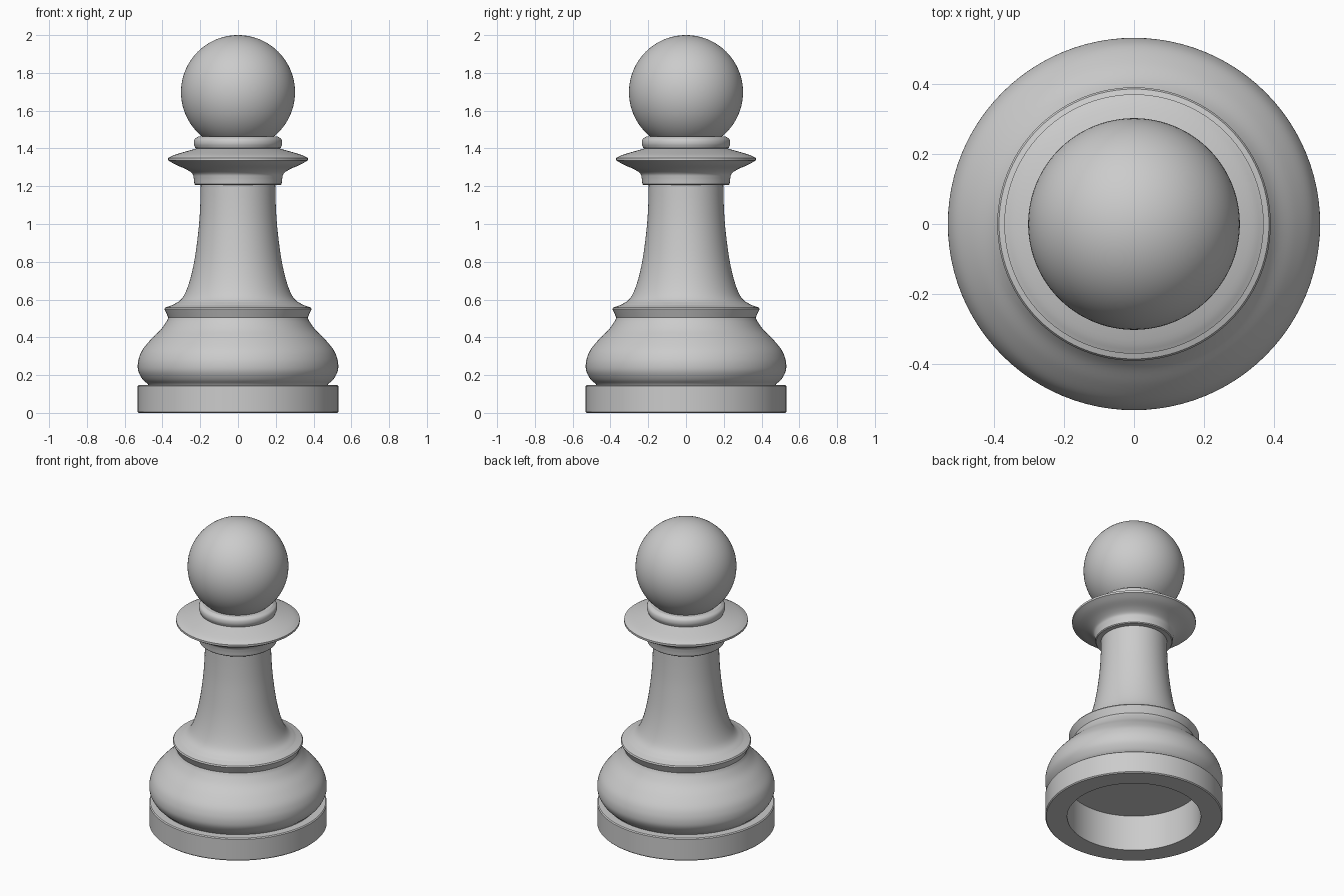
import bpy
import bmesh
import math
from mathutils import Vector

if "Cube" in bpy.data.objects:
    bpy.data.objects.remove(bpy.data.objects["Cube"], do_unlink=True)

SEGMENTS = 96

grey = bpy.data.materials.new("light_grey")
grey.use_nodes = True
grey.diffuse_color = (0.6, 0.6, 0.6, 1)
grey.node_tree.nodes["Principled BSDF"].inputs["Base Color"].default_value = (0.6, 0.6, 0.6, 1)


def smooth_run(points, steps=5):
    """Pass a soft curve through (radius, height) points."""
    pts = [Vector(p) for p in points]
    if len(pts) < 3:
        return pts
    ext = [2 * pts[0] - pts[1]] + pts + [2 * pts[-1] - pts[-2]]
    out = []
    for a, b, c, d in zip(ext, ext[1:], ext[2:], ext[3:]):
        for i in range(steps):
            t = i / steps
            out.append(0.5 * (2 * b + (c - a) * t + (2 * a - 5 * b + 4 * c - d) * t ** 2
                              + (3 * b - a - 3 * c + d) * t ** 3))
    return out + [pts[-1]]


def finish(obj):
    obj.data.materials.append(grey)
    bpy.ops.object.select_all(action="DESELECT")
    obj.select_set(True)
    bpy.context.view_layer.objects.active = obj
    bpy.ops.object.shade_smooth_by_angle(angle=math.radians(32))


def lathe(name, *runs):
    """Turn runs of points round z; each run is smooth, corners fall between runs."""
    bm = bmesh.new()
    verts = [bm.verts.new((p.x, 0, p.y)) for run in runs for p in smooth_run(run)]
    edges = [bm.edges.new(pair) for pair in zip(verts, verts[1:])]
    bmesh.ops.spin(bm, geom=verts + edges, cent=(0, 0, 0), axis=(0, 0, 1),
                   angle=math.tau, steps=SEGMENTS)
    bmesh.ops.remove_doubles(bm, verts=bm.verts, dist=0.0005)
    bmesh.ops.recalc_face_normals(bm, faces=bm.faces)
    mesh = bpy.data.meshes.new(name)
    bm.to_mesh(mesh)
    bm.free()
    obj = bpy.data.objects.new(name, mesh)
    bpy.context.collection.objects.link(obj)
    finish(obj)


# Base: hollow underside, flat plinth, rounded belly and flared ledge
lathe("base",
      [(0, 0.235), (0.4, 0.235)],
      [(0.4, 0), (0.525, 0)],
      [(0.531, 0.006), (0.531, 0.142)],
      [(0.525, 0.148), (0.475, 0.148)],
      [(0.48, 0.155), (0.505, 0.178), (0.526, 0.215), (0.531, 0.25), (0.525, 0.29),
       (0.505, 0.335), (0.46, 0.39), (0.41, 0.44), (0.38, 0.482), (0.369, 0.505)],
      [(0.376, 0.52), (0.39, 0.55)],
      [(0.385, 0.558), (0.345, 0.572), (0.31, 0.59)],
      [(0, 0.59)])

# Stem: flares down onto the ledge
lathe("stem",
      [(0, 0.57), (0.345, 0.57)],
      [(0.345, 0.572), (0.305, 0.597), (0.277, 0.64), (0.25, 0.72), (0.227, 0.83),
       (0.208, 0.98), (0.2, 1.1), (0.197, 1.22)],
      [(0, 1.22)])

# Collar: cuff, thin wide disc and neck ring
lathe("collar",
      [(0, 1.207), (0.226, 1.207)],
      [(0.231, 1.212), (0.235, 1.245), (0.243, 1.268), (0.275, 1.29), (0.33, 1.314),
       (0.37, 1.337)],
      [(0.37, 1.35), (0.33, 1.368), (0.22, 1.4)],
      [(0.226, 1.402), (0.234, 1.425), (0.23, 1.448), (0.212, 1.462)],
      [(0, 1.462)])

# Head: ball
bpy.ops.mesh.primitive_uv_sphere_add(segments=SEGMENTS, ring_count=48, radius=0.302,
                                     location=(0, 0, 1.698))
head = bpy.context.object
head.name = "head"
finish(head)
